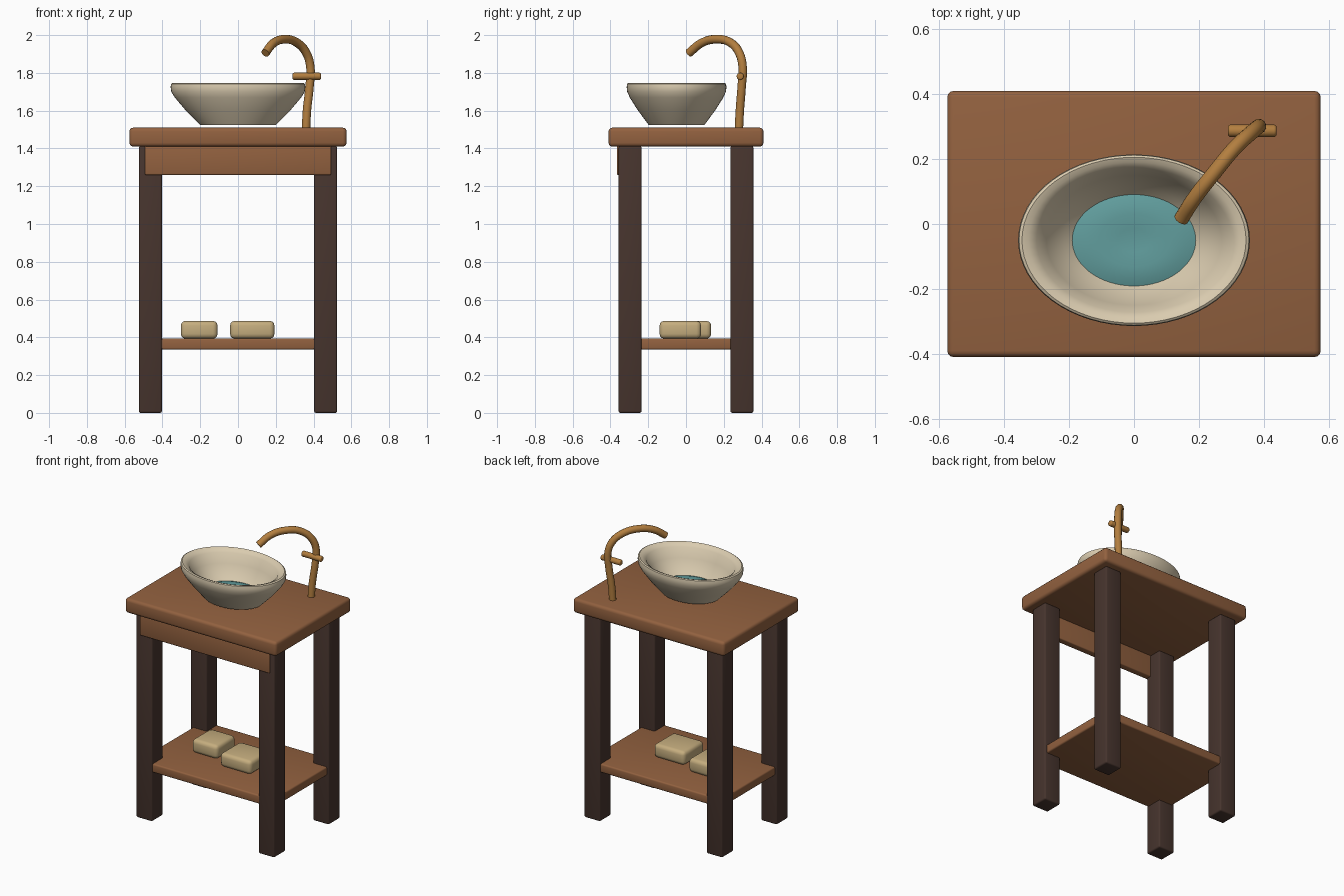
import bpy, bmesh, math
from mathutils import Vector, Matrix

cube = bpy.data.objects.get("Cube")
if cube:
    bpy.data.objects.remove(cube, do_unlink=True)


def material(name, r, g, b):
    m = bpy.data.materials.new(name)
    m.use_nodes = True
    m.diffuse_color = (r, g, b, 1)
    m.node_tree.nodes["Principled BSDF"].inputs["Base Color"].default_value = (r, g, b, 1)
    return m


wood = material("warm_wood", 0.29, 0.12, 0.05)
dark_wood = material("dark_wood", 0.063, 0.035, 0.027)
ceramic = material("cream_ceramic", 0.70, 0.60, 0.43)
teal = material("teal_water", 0.12, 0.34, 0.34)
brass = material("brass", 0.45, 0.21, 0.05)
soap = material("tan_soap", 0.56, 0.42, 0.21)


def finish(bm, name, mat, angle=35):
    """Turn a bmesh into a smooth object with sharp edges kept."""
    bmesh.ops.recalc_face_normals(bm, faces=bm.faces)
    mesh = bpy.data.meshes.new(name)
    bm.to_mesh(mesh)
    bm.free()
    mesh.shade_smooth()
    mesh.set_sharp_from_angle(angle=math.radians(angle))
    mesh.materials.append(mat)
    obj = bpy.data.objects.new(name, mesh)
    bpy.context.collection.objects.link(obj)
    return obj


def box(name, mat, x, y, z, bevel):
    """Bevelled box from (min, max) ranges."""
    bm = bmesh.new()
    bmesh.ops.create_cube(bm, size=1)
    for v in bm.verts:
        v.co = Vector([(r[0] + r[1]) / 2 + c * (r[1] - r[0])
                       for c, r in zip(v.co, (x, y, z))])
    bmesh.ops.bevel(bm, geom=bm.edges[:], offset=bevel, segments=3,
                    profile=0.5, affect='EDGES')
    return finish(bm, name, mat)


def lathe(name, mat, profile, centre, y_scale, angle):
    """Spin a radius/height profile into an oval body."""
    bm = bmesh.new()
    verts = [bm.verts.new((r, 0, z)) for r, z in profile]
    edges = [bm.edges.new(pair) for pair in zip(verts, verts[1:])]
    bmesh.ops.spin(bm, geom=verts + edges, axis=(0, 0, 1), cent=(0, 0, 0),
                   angle=math.tau, steps=64, use_merge=True)
    bmesh.ops.remove_doubles(bm, verts=bm.verts, dist=0.0001)
    bmesh.ops.scale(bm, vec=(1, y_scale, 1), verts=bm.verts)
    bmesh.ops.translate(bm, vec=centre, verts=bm.verts)
    return finish(bm, name, mat, angle)


# Table: top, apron, shelf and four legs
box("counter_top", wood, (-0.575, 0.575), (-0.41, 0.41), (1.41, 1.51), 0.02)
box("front_apron", wood, (-0.493, 0.493), (-0.366, -0.32), (1.26, 1.412), 0.007)
box("lower_shelf", wood, (-0.51, 0.51), (-0.35, 0.35), (0.335, 0.395), 0.01)
for side, sx in (("left", 1), ("right", -1)):
    for end, sy in (("front", -1), ("back", 1)):
        cx, cy, half = sx * 0.464, sy * 0.296, 0.061
        box(f"{end}_{side}_leg", dark_wood, (cx - half, cx + half),
            (cy - half, cy + half), (0, 1.412), 0.01)

# Soap bars on the shelf
box("soap_bar_right", soap, (-0.303, -0.108), (-0.073, 0.133), (0.393, 0.487), 0.025)
box("soap_bar_left", soap, (-0.042, 0.193), (-0.14, 0.08), (0.393, 0.487), 0.025)

# Oval basin and the water in it
basin_centre = (0, -0.05, 1.525)
lathe("basin", ceramic,
      [(0, 0), (0.2, 0), (0.28, 0.08), (0.335, 0.145), (0.353, 0.175), (0.357, 0.2),
       (0.354, 0.217), (0.345, 0.222), (0.325, 0.216), (0.3, 0.2),
       (0.27, 0.135), (0.215, 0.065), (0.17, 0.03), (0, 0.025)],
      basin_centre, 0.74, 35)
lathe("water", teal,
      [(0, 0.05), (0.05, 0.054), (0.11, 0.058), (0.16, 0.054), (0.193, 0.045), (0.18, 0.03)],
      basin_centre, 0.74, 60)

# Curved spout
points = [(0.36, 0.28, 1.5), (0.365, 0.285, 1.6), (0.379, 0.295, 1.73),
          (0.383, 0.3, 1.83), (0.362, 0.282, 1.905), (0.312, 0.236, 1.96),
          (0.245, 0.155, 1.978), (0.188, 0.082, 1.958), (0.145, 0.015, 1.905)]
curve = bpy.data.curves.new("spout_path", 'CURVE')
curve.dimensions = '3D'
curve.bevel_depth = 0.023
curve.bevel_resolution = 4
curve.use_fill_caps = True
curve.resolution_u = 6
spline = curve.splines.new('BEZIER')
spline.bezier_points.add(len(points) - 1)
for p, co in zip(spline.bezier_points, points):
    p.co = co
    p.handle_left_type = p.handle_right_type = 'AUTO'
path = bpy.data.objects.new("spout_path", curve)
bpy.context.collection.objects.link(path)
bpy.context.view_layer.update()
bm = bmesh.new()
tube = path.to_mesh()
bm.from_mesh(tube)
path.to_mesh_clear()
bpy.data.objects.remove(path, do_unlink=True)
bmesh.ops.remove_doubles(bm, verts=bm.verts, dist=0.0001)
finish(bm, "spout", brass, 40)

# Cross handle with rounded ends
bm = bmesh.new()
bmesh.ops.create_cone(bm, cap_ends=True, segments=24, radius1=0.019, radius2=0.019,
                      depth=0.15, matrix=Matrix.Translation((0.364, 0.287, 1.782))
                      @ Matrix.Rotation(math.pi / 2, 4, 'Y'))
rims = [e for e in bm.edges if any(len(f.verts) > 4 for f in e.link_faces)]
bmesh.ops.bevel(bm, geom=rims, offset=0.008, segments=3, profile=0.5, affect='EDGES')
finish(bm, "tap_handle", brass)
